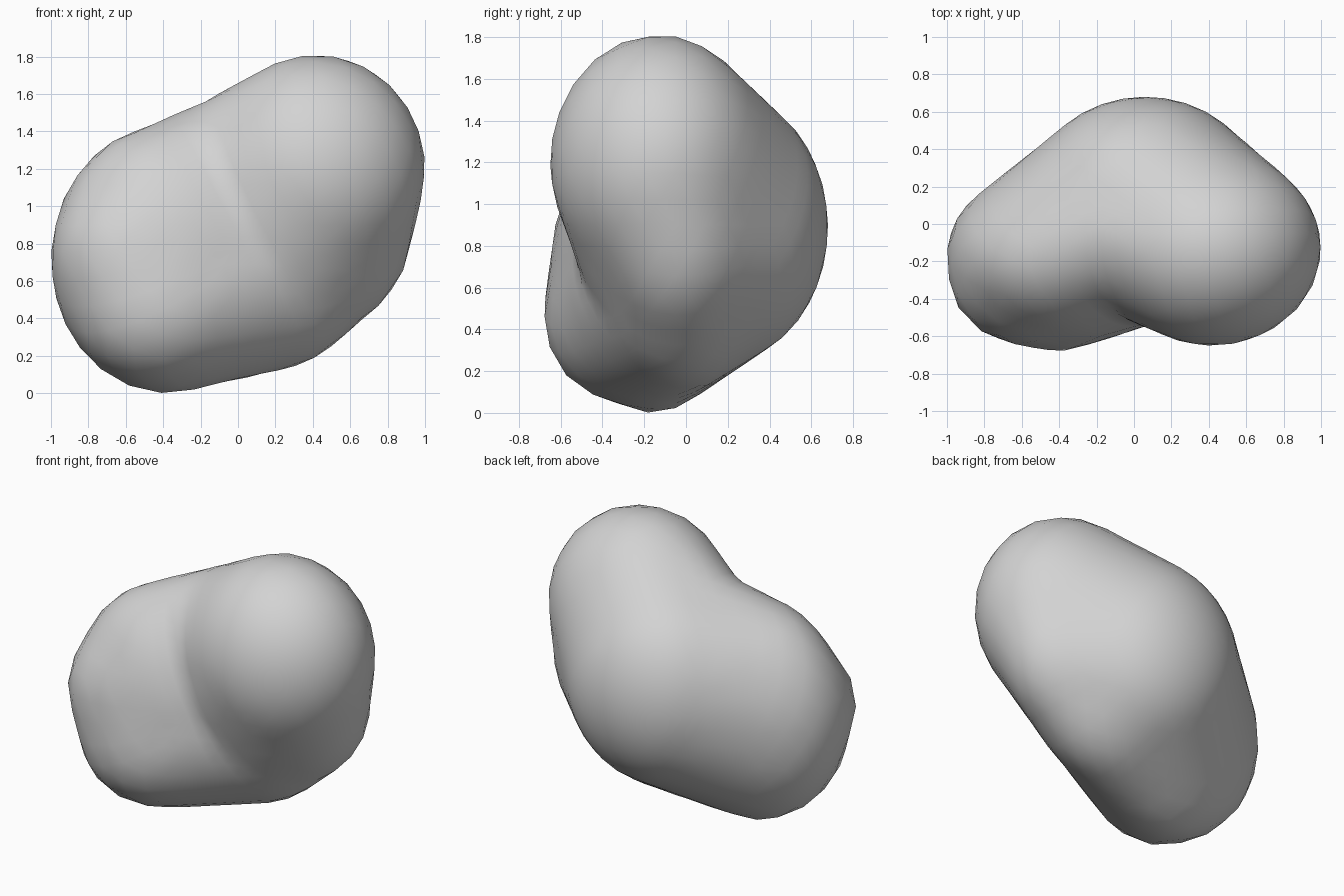
import bpy
import bmesh
from math import sqrt
from mathutils import Vector

if "Cube" in bpy.data.objects:
    bpy.data.objects.remove(bpy.data.objects["Cube"])

# Plain grey clay
grey = bpy.data.materials.new("light_grey")
grey.use_nodes = True
grey.diffuse_color = (0.65, 0.65, 0.65, 1)
grey.node_tree.nodes["Principled BSDF"].inputs["Base Color"].default_value = (0.65, 0.65, 0.65, 1)

# Guide ellipsoids: centre and radii of each swelling
lobes = {
    "low": ((-0.38, -0.16, 0.715), (0.62, 0.47, 0.715)),
    "chin": ((-0.43, -0.3, 0.47), (0.46, 0.38, 0.42)),
    "cheek": ((-0.55, -0.27, 0.75), (0.44, 0.38, 0.43)),
    "middle": ((0.0, -0.03, 0.97), (0.55, 0.44, 0.62)),
    "high": ((0.42, -0.13, 1.2), (0.58, 0.52, 0.61)),
    "back": ((0.06, 0.14, 0.89), (0.62, 0.54, 0.66)),
    "core": ((0.1, -0.02, 0.79), (0.66, 0.47, 0.68)),
    "flank": ((0.33, -0.03, 0.88), (0.6, 0.42, 0.58)),
}

# Triples of swellings with the space between them filled;
# the front of low and high is joined only through the middle, leaving a hollow
webs = [
    ("chin", "cheek", "low"),
    ("chin", "cheek", "core"),
    ("chin", "low", "core"),
    ("low", "middle", "back"),
    ("low", "middle", "core"),
    ("low", "back", "core"),
    ("middle", "high", "back"),
    ("middle", "high", "core"),
    ("high", "back", "flank"),
    ("high", "core", "flank"),
    ("back", "core", "flank"),
]


def fill(names, steps=5):
    """Ellipsoids spread evenly over the triangle between three swellings."""
    for i in range(steps + 1):
        for j in range(steps + 1 - i):
            weights = (i / steps, j / steps, (steps - i - j) / steps)
            yield tuple(
                sum((Vector(lobes[n][part]) * w for n, w in zip(names, weights)), Vector())
                for part in (0, 1)
            )


def reach(origin, ray, centre, radii):
    """Distance along the ray to the far side of an ellipsoid."""
    o = Vector([(a - b) / r for a, b, r in zip(origin, centre, radii)])
    d = Vector([a / r for a, r in zip(ray, radii)])
    a, b, c = d.dot(d), o.dot(d), o.dot(o) - 1
    root = b * b - a * c
    return (sqrt(root) - b) / a if root > 0 else 0


# Push a sphere's vertices out to the filled form
blobs = [blob for names in webs for blob in fill(names)]
heart = Vector((0.05, -0.05, 0.9))
bm = bmesh.new()
bmesh.ops.create_icosphere(bm, subdivisions=4, radius=1)
for v in bm.verts:
    ray = v.co.normalized()
    v.co = heart + ray * max(reach(heart, ray, *blob) for blob in blobs)
for f in bm.faces:
    f.smooth = True

mesh = bpy.data.meshes.new("bean_body")
bm.to_mesh(mesh)
bm.free()
mesh.materials.append(grey)
body = bpy.data.objects.new("bean_body", mesh)
bpy.context.collection.objects.link(body)
